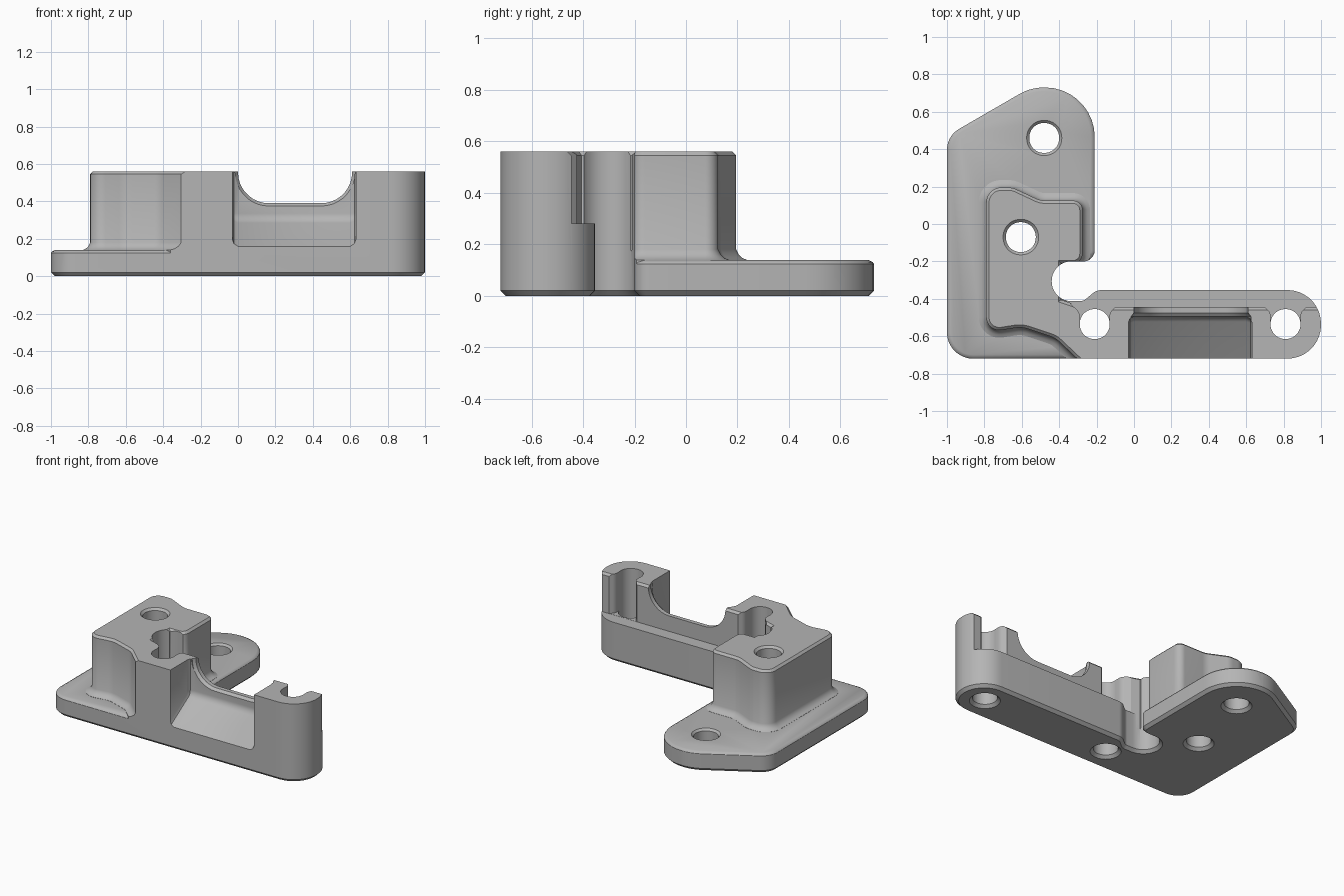
import bpy, bmesh, math
from mathutils import Vector

cube = bpy.data.objects.get("Cube")
if cube:
    bpy.data.objects.remove(cube, do_unlink=True)

TOP, PLATE, LEDGE = 0.56, 0.14, 0.28

grey = bpy.data.materials.new("machined_grey")
grey.use_nodes = True
grey.diffuse_color = (0.46, 0.46, 0.46, 1)
grey.node_tree.nodes["Principled BSDF"].inputs["Base Color"].default_value = (0.46, 0.46, 0.46, 1)


def rounded(corners, steps=9):
    """Counter-clockwise polygon from (x, y, corner radius)."""
    pts, n = [], len(corners)
    for i, (x, y, r) in enumerate(corners):
        p = Vector((x, y))
        if r == 0:
            pts.append(p)
            continue
        a = (Vector(corners[i - 1][:2]) - p).normalized()
        b = (Vector(corners[(i + 1) % n][:2]) - p).normalized()
        half = a.angle(b) / 2
        centre = p + (a + b).normalized() * r / math.sin(half)
        start = p + a * r / math.tan(half) - centre
        end = p + b * r / math.tan(half) - centre
        sweep = math.pi - 2 * half
        for k in range(steps + 1):
            t = k / steps
            pts.append(centre + (start * math.sin((1 - t) * sweep)
                                 + end * math.sin(t * sweep)) / math.sin(sweep))
    return pts


def grow(pts, d):
    """Offset a polygon outwards with mitred corners."""
    out = []
    for i, p in enumerate(pts):
        a = (p - pts[i - 1]).normalized()
        b = (pts[(i + 1) % len(pts)] - p).normalized()
        na, nb = Vector((a.y, -a.x)), Vector((b.y, -b.x))
        out.append(p + (na + nb) * d / (1 + na.dot(nb)))
    return out


def loft(name, pts, levels, place=lambda a, b, c: (a, b, c)):
    """Stack the outline at each (level, offset)."""
    bm = bmesh.new()
    rings = [[bm.verts.new(place(p.x, p.y, z)) for p in grow(pts, d)] for z, d in levels]
    n = len(pts)
    for lo, hi in zip(rings, rings[1:]):
        for i in range(n):
            j = (i + 1) % n
            bm.faces.new((lo[i], lo[j], hi[j], hi[i]))
    bm.faces.new(rings[0][::-1])
    bm.faces.new(rings[-1])
    bm.normal_update()
    mesh = bpy.data.meshes.new(name)
    bm.to_mesh(mesh)
    bm.free()
    mesh.materials.append(grey)
    ob = bpy.data.objects.new(name, mesh)
    bpy.context.collection.objects.link(ob)
    return ob


def volume(mesh):
    bm = bmesh.new()
    bm.from_mesh(mesh)
    v = bm.calc_volume()
    bm.free()
    return v


def combine(ob, tool, operation):
    """Boolean that takes the first solver giving a sound solid."""
    tool.hide_render = True
    before = volume(ob.data)
    mod = ob.modifiers.new("cut", "BOOLEAN")
    mod.operation, mod.object = operation, tool
    result = ob.data
    for solver in ("MANIFOLD", "EXACT", "FLOAT"):
        mod.solver = solver
        graph = bpy.context.evaluated_depsgraph_get()
        mesh = bpy.data.meshes.new_from_object(ob.evaluated_get(graph), depsgraph=graph)
        after = volume(mesh)
        if after > 0.3 * before and abs(after - before) > 1e-5:
            result = mesh
            break
        bpy.data.meshes.remove(mesh)
    ob.modifiers.remove(mod)
    ob.data = result
    bpy.data.objects.remove(tool, do_unlink=True)


# Whole footprint: wide plate, notch and long arm
footprint = rounded([
    (-1, -0.72, 0.14), (1, -0.72, 0.18), (1, -0.353, 0.18), (-0.2, -0.353, 0.08),
    (-0.27, -0.412, 0.05), (-0.44, -0.412, 0.104), (-0.44, -0.2, 0.104),
    (-0.21, -0.2, 0.06), (-0.21, 0.73, 0.265), (-0.552, 0.73, 0.265), (-1, 0.471, 0.13)])

# Raised block running into the front wall of the arm
block = rounded([
    (-0.79, -0.58, 0.07), (-0.6, -0.55, 0.15), (-0.42, -0.61, 0.12), (-0.24, -0.78, 0),
    (1.1, -0.8, 0), (1.1, -0.445, 0), (-0.27, -0.445, 0.1), (-0.39, -0.405, 0),
    (-0.39, -0.21, 0), (-0.275, -0.21, 0.05), (-0.275, 0.125, 0.05),
    (-0.5, 0.125, 0.12), (-0.65, 0.195, 0.1), (-0.79, 0.195, 0.08)])

body = loft("bracket_body", block, [
    (-0.12, 0.04), (PLATE, 0.04), (0.147, 0.024), (0.16, 0.01), (0.18, 0),
    (TOP - 0.015, 0), (TOP, -0.015)])

# Low ledge behind the arm wall, and the plate with softened top edge
ledge = rounded([(-0.36, -0.6, 0), (1.2, -0.6, 0), (1.2, -0.3, 0), (-0.36, -0.3, 0)])
combine(body, loft("arm_ledge", ledge, [(-0.14, 0), (LEDGE, 0)]), "UNION")
combine(body, loft("plate", footprint, [
    (-0.1, 0.03), (0.115, 0.006), (0.131, -0.005), (PLATE - 0.001, -0.02)]), "UNION")
combine(body, loft("trim", footprint, [(0, -0.02), (0.02, 0), (0.7, 0)]), "INTERSECT")


# Screw holes, with chamfered rims
def drill(x, y, top, flare):
    r = 0.08
    circle = rounded([(x - r, y - r, 0.078), (x + r, y - r, 0.078),
                      (x + r, y + r, 0.078), (x - r, y + r, 0.078)])
    combine(body, loft("drill", circle, [
        (-0.01, 0.03), (0.02, 0), (top - 0.015, 0), (top + 0.015, flare)]), "DIFFERENCE")


drill(-0.48, 0.46, PLATE, 0.03)
drill(-0.605, -0.07, TOP, 0.03)
for x in (-0.21, 0.81):
    drill(x, -0.535, 0.7, 0)
    # Flared opening from the hole to the back, above the ledge
    slot = rounded([(x - 0.079, -0.54, 0), (x + 0.079, -0.54, 0), (x + 0.079, -0.475, 0.05),
                    (x + 0.13, -0.425, 0), (x - 0.13, -0.425, 0), (x - 0.079, -0.475, 0.05)])
    combine(body, loft("slot", slot, [(LEDGE + 0.001, 0), (0.75, 0)]), "DIFFERENCE")

# Sloped pocket in the front of the arm
pocket = rounded([(-0.9, 0.045, 0), (-0.495, 0.303, 0.06), (-0.495, 0.8, 0), (-0.9, 0.8, 0)])
combine(body, loft("pocket", pocket, [
    (-0.03, -0.03), (-0.022, -0.012), (0, 0), (0.6, 0), (0.622, -0.012), (0.63, -0.03)],
    lambda a, b, c: (c, a, b)), "DIFFERENCE")

# Rounded saddle through the wall, chamfered at the front
saddle = rounded([(0, 0.39, 0.165), (0.61, 0.39, 0.165), (0.61, 0.8, 0), (0, 0.8, 0)])
combine(body, loft("saddle", saddle, [(0.3, 0), (0.475, 0), (0.495, 0.015), (1, 0.015)],
                   lambda a, b, c: (a, -c, b)), "DIFFERENCE")

bpy.ops.object.select_all(action="DESELECT")
body.select_set(True)
bpy.context.view_layer.objects.active = body
bpy.ops.object.shade_smooth_by_angle(angle=math.radians(30))
